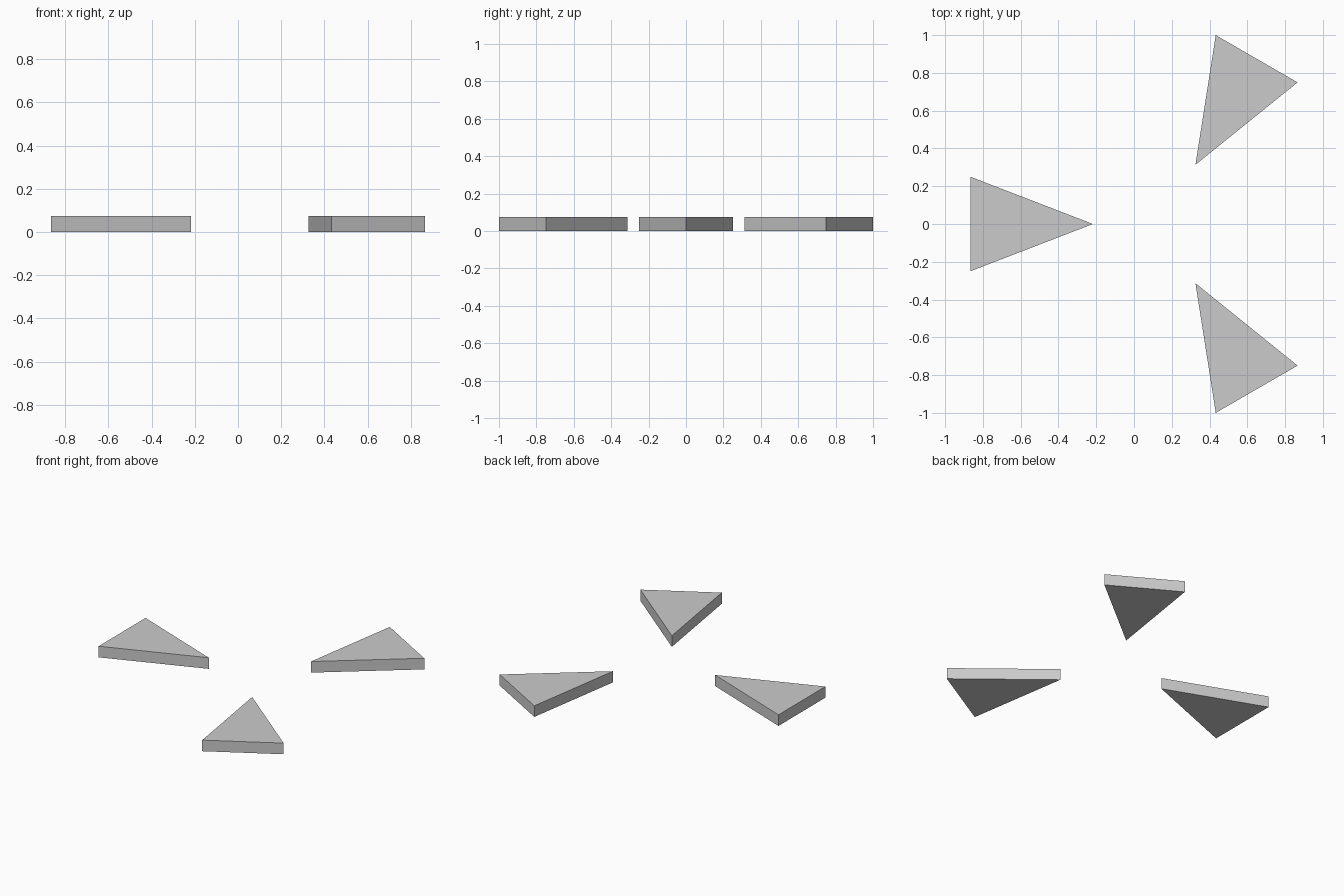
import bpy, bmesh, math

if "Cube" in bpy.data.objects:
    bpy.data.objects.remove(bpy.data.objects["Cube"])

HEIGHT = 0.075
CENTRE_X = 1 / (4 * math.sqrt(3))   # hub of the three-fold pattern
BASE_R, APEX_R, HALF_W = 1.01, 0.362, 0.25


def wedge(name, angle):
    """Flat triangular prism pointing at the hub."""
    bm = bmesh.new()
    c, s = math.cos(angle), math.sin(angle)
    profile = [(BASE_R, -HALF_W), (BASE_R, HALF_W), (APEX_R, 0)]
    face = bm.faces.new([bm.verts.new((CENTRE_X + c * r - s * t, s * r + c * t, 0))
                         for r, t in profile])
    top = bmesh.ops.extrude_face_region(bm, geom=[face])["geom"]
    bmesh.ops.translate(bm, vec=(0, 0, HEIGHT),
                        verts=[g for g in top if isinstance(g, bmesh.types.BMVert)])
    bmesh.ops.recalc_face_normals(bm, faces=bm.faces)
    mesh = bpy.data.meshes.new(name)
    bm.to_mesh(mesh)
    bm.free()
    bpy.context.collection.objects.link(bpy.data.objects.new(name, mesh))


# Three wedges around the hub
for name, deg in (("left_wedge", 180), ("back_wedge", 60), ("front_wedge", -60)):
    wedge(name, math.radians(deg))
